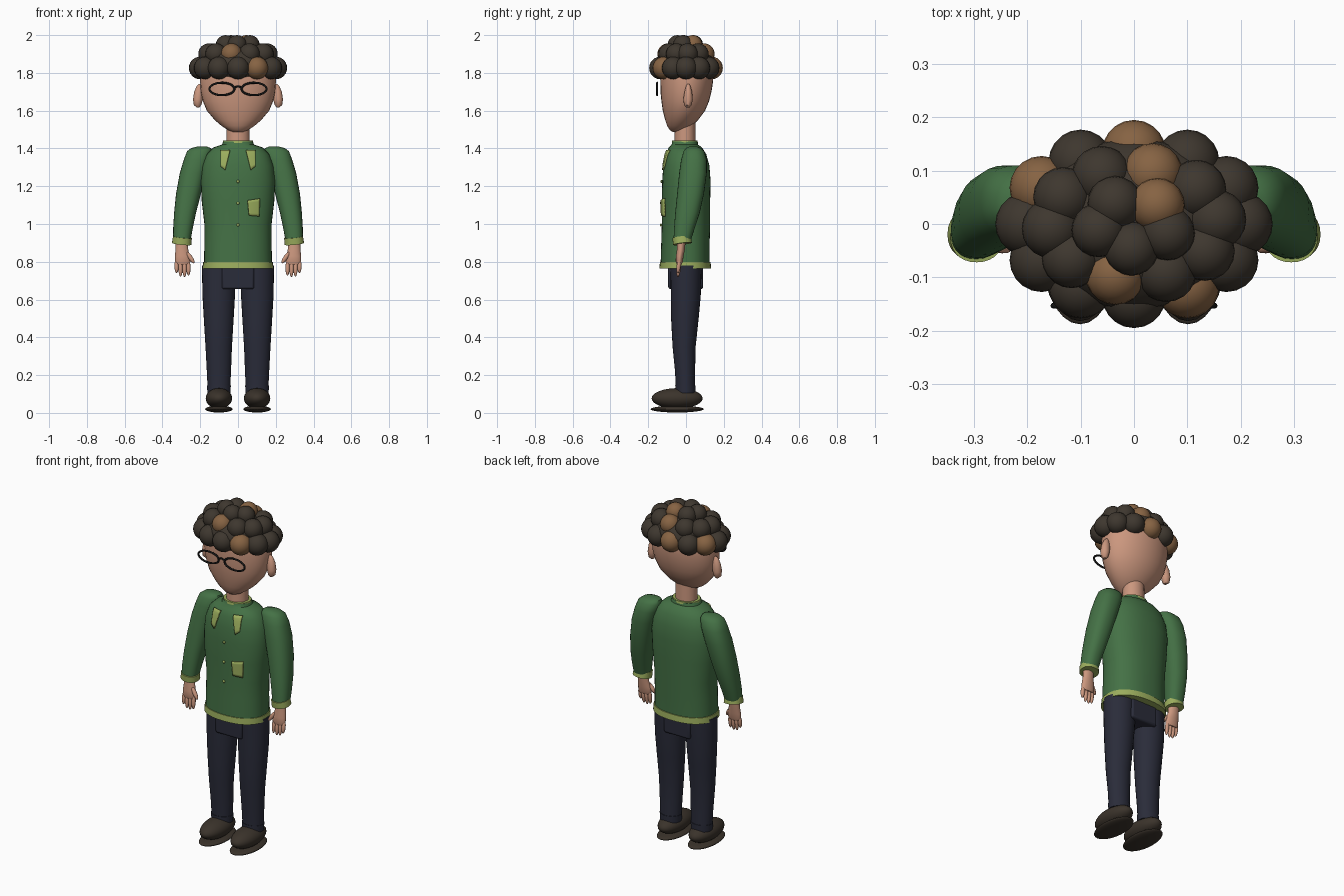
import bpy, bmesh, math
from mathutils import Vector

cube = bpy.data.objects.get("Cube")
if cube:
    bpy.data.objects.remove(cube, do_unlink=True)


def material(name, r, g, b):
    m = bpy.data.materials.new(name)
    m.use_nodes = True
    m.diffuse_color = (r, g, b, 1)
    bsdf = m.node_tree.nodes["Principled BSDF"]
    bsdf.inputs["Base Color"].default_value = (r, g, b, 1)
    bsdf.inputs["Roughness"].default_value = 0.8
    return m


GREEN = material("shirt green", .058, .165, .06)
LIME = material("trim lime", .33, .42, .11)
SKIN = material("skin", .60, .31, .21)
NAVY = material("trouser navy", .023, .025, .042)
DARK = material("hair dark brown", .048, .038, .028)
BROWN = material("hair light brown", .24, .125, .056)
SHOE = material("shoe brown", .043, .033, .024)
BLACK = material("frame black", .008, .008, .008)


def finish(obj, name, mat, angle=40):
    obj.name = name
    obj.data.materials.append(mat)
    bpy.ops.object.select_all(action='DESELECT')
    obj.select_set(True)
    bpy.context.view_layer.objects.active = obj
    bpy.ops.object.shade_smooth_by_angle(angle=math.radians(angle))
    return obj


def from_bmesh(bm, name, mat):
    bmesh.ops.recalc_face_normals(bm, faces=bm.faces[:])
    mesh = bpy.data.meshes.new(name)
    bm.to_mesh(mesh)
    bm.free()
    obj = bpy.data.objects.new(name, mesh)
    bpy.context.collection.objects.link(obj)
    return finish(obj, name, mat)


def loft(name, mat, sections, side=1, power=2.0, n=28):
    """Skin stacked horizontal ovals given as (z, cx, cy, rx, ry)."""
    bm = bmesh.new()
    rings = []
    for z, cx, cy, rx, ry in sections:
        ring = []
        for i in range(n):
            c, s = math.cos(math.tau * i / n), math.sin(math.tau * i / n)
            x = math.copysign(abs(c) ** (2 / power), c)
            y = math.copysign(abs(s) ** (2 / power), s)
            ring.append(bm.verts.new((side * (cx + rx * x), cy + ry * y, z)))
        rings.append(ring)
    for a, b in zip(rings, rings[1:]):
        for i in range(n):
            j = (i + 1) % n
            bm.faces.new((a[i], a[j], b[j], b[i]))
    bm.faces.new(rings[0])
    bm.faces.new(rings[-1])
    return from_bmesh(bm, name, mat)


def ball(name, mat, loc, size, segments=20):
    bpy.ops.mesh.primitive_uv_sphere_add(segments=segments, ring_count=segments // 2 + 2, location=loc)
    obj = bpy.context.object
    obj.scale = size
    return finish(obj, name, mat, 60)


def limb(name, mat, a, b, radius):
    """Rounded finger between two points."""
    a, b = Vector(a), Vector(b)
    obj = ball(name, mat, (a + b) / 2, (radius, radius, (b - a).length / 2 + radius), 12)
    obj.rotation_euler = (b - a).to_track_quat('Z', 'Y').to_euler()
    return obj


def wire(name, mat, points, radius, closed):
    curve = bpy.data.curves.new(name, 'CURVE')
    curve.dimensions = '3D'
    curve.bevel_depth = radius
    curve.bevel_resolution = 2
    spline = curve.splines.new('POLY')
    spline.points.add(len(points) - 1)
    for p, co in zip(spline.points, points):
        p.co = (*co, 1)
    spline.use_cyclic_u = closed
    obj = bpy.data.objects.new(name, curve)
    obj.data.materials.append(mat)
    bpy.context.collection.objects.link(obj)


# Shirt body with hem and collar
TORSO = [(.77, 0, -.005, .18, .13), (.9, 0, -.003, .178, .128), (1.0, 0, 0, .178, .128),
         (1.12, 0, 0, .192, .128), (1.23, 0, .002, .197, .128), (1.31, 0, .002, .188, .122),
         (1.37, 0, 0, .165, .107), (1.405, 0, -.003, .13, .088), (1.42, 0, -.006, .085, .07),
         (1.437, 0, -.006, .078, .066)]
POWER = 2.3
loft("shirt_body", GREEN, TORSO, power=POWER, n=40)
loft("shirt_hem", LIME, [(.765, 0, -.004, .187, .137), (.8, 0, -.004, .184, .134)], power=POWER, n=40)
loft("collar_trim", LIME, [(1.428, 0, -.006, .081, .069), (1.441, 0, -.006, .079, .067)])


def torso_front(x, z):
    for a, b in zip(TORSO, TORSO[1:]):
        if a[0] <= z <= b[0]:
            t = (z - a[0]) / (b[0] - a[0])
            cy, rx, ry = (a[k] + t * (b[k] - a[k]) for k in (2, 3, 4))
            return cy - ry * max(0, 1 - abs(x / rx) ** POWER) ** (1 / POWER)


def patch(name, corners, n=6):
    """Thin plate laid over the chest between four (x, z) corners."""
    a, b, c, d = (Vector(p) for p in corners)
    bm = bmesh.new()
    grid = []
    for i in range(n + 1):
        row = []
        for j in range(n + 1):
            p = a.lerp(b, i / n).lerp(d.lerp(c, i / n), j / n)
            row.append(bm.verts.new((p.x, torso_front(p.x, p.y) - .005, p.y)))
        grid.append(row)
    for i in range(n):
        for j in range(n):
            bm.faces.new((grid[i][j], grid[i + 1][j], grid[i + 1][j + 1], grid[i][j + 1]))
    obj = from_bmesh(bm, name, LIME)
    mod = obj.modifiers.new("thickness", 'SOLIDIFY')
    mod.thickness, mod.offset = .009, 0


patch("chest_pocket", [(.05, 1.125), (.115, 1.135), (.112, 1.04), (.058, 1.045)])
for i in range(3):
    z = 1.225 - .115 * i
    ball("button", LIME, (0, torso_front(0, z) - .004, z), (.008, .006, .008), 10)

# Head, neck and face
loft("neck", SKIN, [(1.4, 0, -.005, .063, .056), (1.55, 0, -.005, .06, .054)])
loft("head", SKIN, [(1.487, 0, -.05, .025, .02), (1.497, 0, -.045, .052, .04), (1.52, 0, -.034, .088, .066),
                    (1.55, 0, -.023, .123, .087), (1.6, 0, -.011, .165, .112), (1.65, 0, -.004, .186, .126),
                    (1.7, 0, 0, .197, .135), (1.76, 0, .004, .201, .14), (1.82, 0, .005, .195, .138),
                    (1.87, 0, .004, .165, .118), (1.91, 0, 0, .1, .08)], n=32)
wire("glasses_bridge", BLACK, [(-.02, -.153, 1.722), (0, -.155, 1.73), (.02, -.153, 1.722)], .005, False)

# Hair: cap and rings of curls (count, start angle, rx, ry, z, radius, light curls)
ball("hair_cap", DARK, (0, 0, 1.84), (.188, .162, .115), 28)
for count, start, rx, ry, z, radius, light in [
        (12, 0, .2, .135, 1.826, .06, (3, 5, 10)),
        (10, 5, .155, .098, 1.9, .056, (2, 7)),
        (5, 50, .068, .046, 1.949, .051, (0,))]:
    for i in range(count):
        a = math.radians(start) + math.tau * i / count
        ball("hair_curl", BROWN if i in light else DARK,
             (rx * math.cos(a), ry * math.sin(a), z), (radius, radius, radius))

# Pelvis
bpy.ops.mesh.primitive_cube_add(size=1, location=(0, -.002, .72))
pelvis = bpy.context.object
pelvis.dimensions = (.172, .184, .13)
bpy.ops.object.transform_apply(location=False, rotation=False, scale=True)
bevel = pelvis.modifiers.new("round", 'BEVEL')
bevel.width, bevel.segments = .012, 3
finish(pelvis, "trouser_pelvis", NAVY)

# Paired parts
for s, side in ((1, "left"), (-1, "right")):
    patch(side + "_lapel", [(s * .042, 1.39), (s * .092, 1.39), (s * .092, 1.305), (s * .068, 1.285)])
    rim = [(s * .085 + .066 * math.cos(math.tau * k / 32), -.153, 1.715 + .033 * math.sin(math.tau * k / 32))
           for k in range(32)]
    wire(side + "_glasses_rim", BLACK, rim, .0055, True)

    loft(side + "_ear", SKIN, [(1.618, .212, .01, .008, .01), (1.63, .214, .01, .02, .02),
                               (1.66, .212, .011, .026, .025), (1.7, .208, .012, .024, .02),
                               (1.73, .203, .012, .016, .012), (1.742, .2, .012, .006, .005)], s, n=16)

    loft(side + "_sleeve", GREEN, [(.915, .297, -.02, .046, .046), (.98, .291, -.008, .052, .055),
                                   (1.06, .28, .008, .058, .065), (1.16, .262, .024, .066, .071),
                                   (1.27, .238, .037, .07, .073), (1.34, .217, .042, .07, .068),
                                   (1.385, .203, .042, .067, .055), (1.402, .195, .04, .052, .04),
                                   (1.41, .19, .038, .025, .02)], s, 2.3)
    cuff = loft(side + "_cuff", LIME, [(-.018, 0, 0, .052, .05), (.018, 0, 0, .05, .049)], s, 2.2)
    cuff.location = (s * .296, -.021, .913)
    cuff.rotation_euler = (.12, -s * .1, 0)

    # Hand with four fingers and a thumb
    loft(side + "_palm", SKIN, [(.785, .294, -.036, .035, .013), (.8, .293, -.035, .041, .018),
                                (.83, .294, -.033, .04, .02), (.86, .297, -.028, .034, .021),
                                (.915, .298, -.024, .031, .023)], s, n=20)
    for k, tip in enumerate((.738, .73, .733, .752)):
        x = .263 + .021 * k
        limb(side + "_finger", SKIN, (s * x, -.036, .8), (s * (x - .001), -.042, tip), .0115)
    limb(side + "_thumb", SKIN, (s * .268, -.038, .845), (s * .238, -.046, .802), .012)

    # Leg and shoe
    loft(side + "_leg", NAVY, [(.13, .101, -.003, .06, .051), (.22, .101, -.005, .064, .053),
                               (.35, .102, -.01, .07, .061), (.5, .102, -.006, .079, .073),
                               (.62, .102, -.001, .086, .079), (.78, .101, 0, .09, .083)], s)
    loft(side + "_trouser_cuff", NAVY, [(.105, .101, -.003, .061, .053), (.145, .101, -.003, .063, .054)], s)
    ball(side + "_shoe", SHOE, (s * .101, -.047, .077), (.07, .135, .054), 28)
    ball(side + "_sole", SHOE, (s * .101, -.047, .02), (.073, .141, .018), 28)
